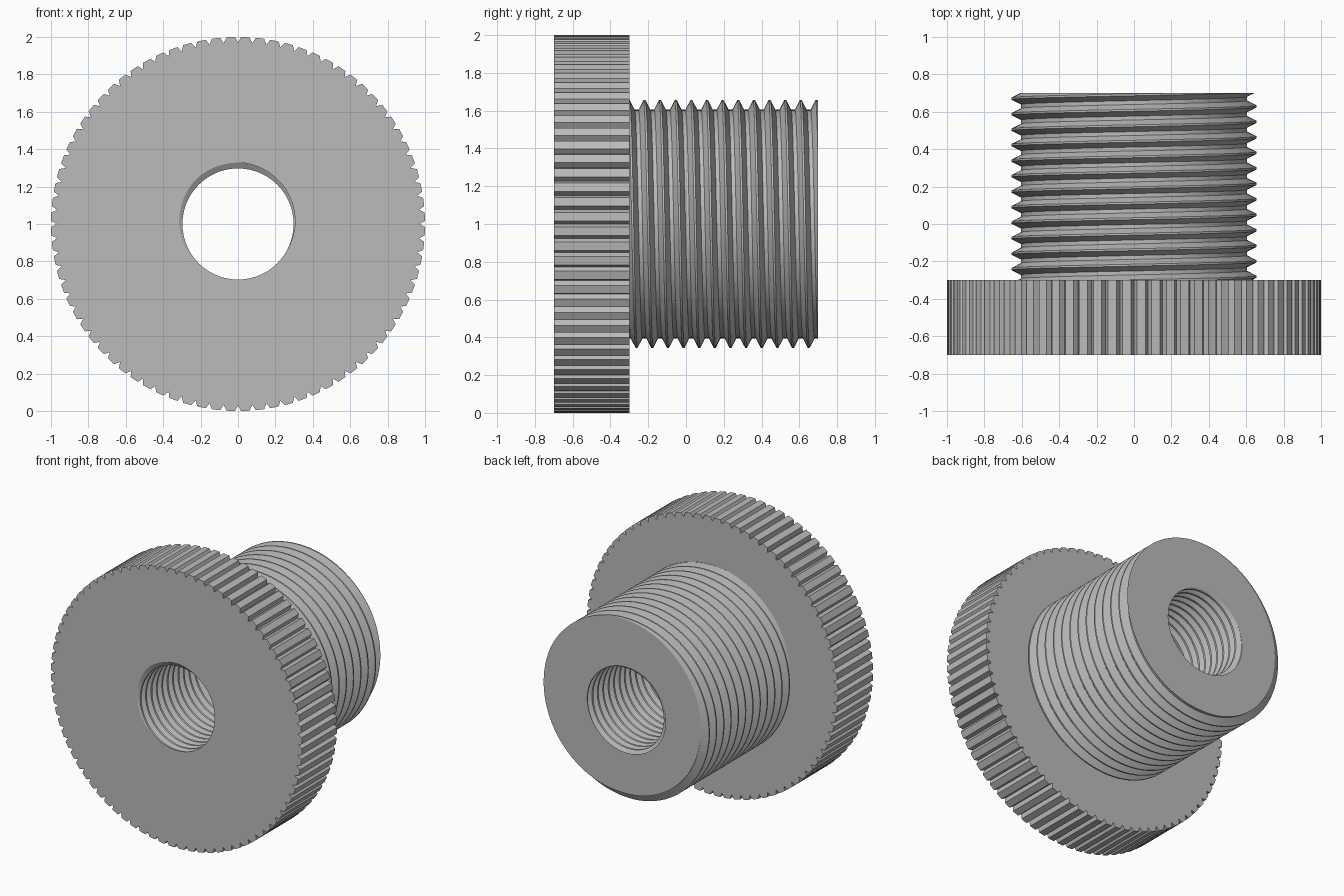
import bpy
import bmesh
import math

FRONT, SHOULDER, BACK = -0.7, -0.3, 0.7
CENTRE_Z = 1.0
SEGMENTS = 96

if "Cube" in bpy.data.objects:
    bpy.data.objects.remove(bpy.data.objects["Cube"], do_unlink=True)

grey = bpy.data.materials.new("plain grey")
grey.use_nodes = True
grey.diffuse_color = (0.5, 0.5, 0.5, 1)
grey.node_tree.nodes["Principled BSDF"].inputs["Base Color"].default_value = grey.diffuse_color

# One thread turn: position along the pitch, and height from root (0) to crest (1)
TURN = [(-1 / 16, 1), (1 / 16, 1), (3 / 8, 0), (5 / 8, 0)]


def thread_height(t):
    """Crest height at a fraction t of the pitch, with the crest at t = 0."""
    d = abs((t + 0.5) % 1 - 0.5)
    return min(1, max(0, (3 / 8 - d) / (3 / 8 - 1 / 16)))


def around(bm, radius, angle, y):
    return bm.verts.new((radius * math.sin(angle), y, CENTRE_Z + radius * math.cos(angle)))


def add_thread(bm, root, crest, pitch, crest_y, y0, y1):
    """Right-handed helical surface, trimmed flat at y0 and y1."""
    first = math.floor((y0 - crest_y) / pitch) - 2
    last = math.ceil((y1 - crest_y) / pitch) + 2
    columns = []
    for i in range(SEGMENTS + 1):
        angle = math.tau * i / SEGMENTS
        start = crest_y + pitch * i / SEGMENTS
        column = []
        for n in range(first, last):
            for offset, _ in TURN:
                y = min(y1, max(y0, start + pitch * (n + offset)))
                r = root + (crest - root) * thread_height((y - start) / pitch)
                column.append(around(bm, r, angle, y))
        columns.append(column)
    for a, b in zip(columns, columns[1:]):
        for j in range(len(a) - 1):
            bm.faces.new((a[j], b[j], b[j + 1], a[j + 1]))


def add_gripped_rim(bm, teeth, radius, depth, half_width):
    """Rim of the head with V-shaped grip notches."""
    rings = []
    for y in (FRONT, SHOULDER):
        ring = []
        for i in range(teeth):
            for shift, r in ((-half_width, radius), (0, radius - depth), (half_width, radius)):
                ring.append(around(bm, r, math.tau * (i + shift) / teeth, y))
        rings.append(ring)
    a, b = rings
    for i in range(len(a)):
        j = (i + 1) % len(a)
        bm.faces.new((a[i], a[j], b[j], b[i]))


def cap(bm, y):
    """Flat ring between the two open outlines that lie at y."""
    edges = [e for e in bm.edges if e.is_boundary
             and all(abs(v.co.y - y) < 1e-5 for v in e.verts)]
    bmesh.ops.triangle_fill(bm, use_beauty=True, edges=edges, normal=(0, 1, 0))


bm = bmesh.new()
# Head rim, external thread of the shank, internal thread of the bore
add_gripped_rim(bm, 80, 1.0, 0.03, 0.21)
add_thread(bm, 0.605, 0.656, 0.0828, -0.22, SHOULDER, BACK)
add_thread(bm, 0.297, 0.328, 0.0614, -0.697, FRONT, BACK)
bmesh.ops.remove_doubles(bm, verts=bm.verts, dist=1e-5)

# Front face, shoulder and end face
for y in (FRONT, SHOULDER, BACK):
    cap(bm, y)
bmesh.ops.recalc_face_normals(bm, faces=bm.faces)

mesh = bpy.data.meshes.new("threaded_knob")
bm.to_mesh(mesh)
bm.free()
mesh.materials.append(grey)
knob = bpy.data.objects.new("threaded_knob", mesh)
bpy.context.collection.objects.link(knob)

bpy.ops.object.select_all(action="DESELECT")
knob.select_set(True)
bpy.context.view_layer.objects.active = knob
bpy.ops.object.shade_smooth_by_angle(angle=math.radians(20))
